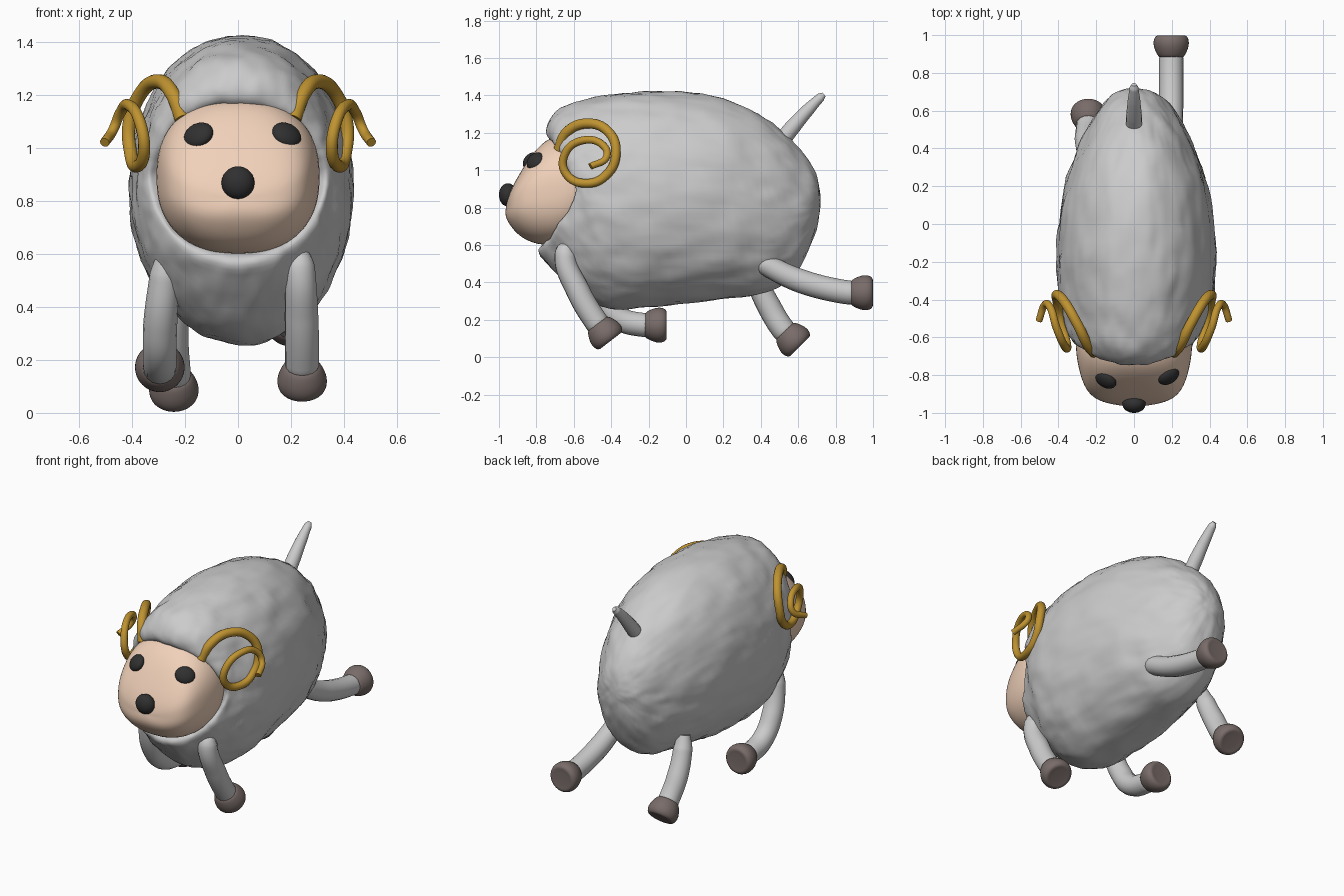
import bpy, bmesh, math
from mathutils import Vector, Euler

if "Cube" in bpy.data.objects:
    bpy.data.objects.remove(bpy.data.objects["Cube"])


def material(name, rgb):
    m = bpy.data.materials.new(name)
    m.diffuse_color = (*rgb, 1)
    m.use_nodes = True
    m.node_tree.nodes["Principled BSDF"].inputs["Base Color"].default_value = m.diffuse_color
    return m


SKIN = material("skin", (0.88, 0.64, 0.49))
GOLD = material("gold", (0.52, 0.29, 0.03))
DARK = material("dark", (0.03, 0.03, 0.03))
HOOF = material("hoof", (0.19, 0.15, 0.14))


def finish(bm, name, mat=None, subdiv=0):
    bmesh.ops.recalc_face_normals(bm, faces=bm.faces)
    for f in bm.faces:
        f.smooth = True
    me = bpy.data.meshes.new(name)
    bm.to_mesh(me)
    bm.free()
    ob = bpy.data.objects.new(name, me)
    bpy.context.collection.objects.link(ob)
    if mat:
        me.materials.append(mat)
    if subdiv:
        mod = ob.modifiers.new("smooth", "SUBSURF")
        mod.levels = mod.render_levels = subdiv
    return ob


def skin_rings(bm, rings, start, end):
    n = len(rings[0])
    for a, b in zip(rings, rings[1:]):
        for i in range(n):
            bm.faces.new((a[i], a[(i + 1) % n], b[(i + 1) % n], b[i]))
    for ring, tip in ((rings[0], start), (rings[-1], end)):
        v = bm.verts.new(tip)
        for i in range(n):
            bm.faces.new((ring[i], ring[(i + 1) % n], v))


def loft(name, sections, start, end, power, mat=None, n=40):
    """Sections along y: (y top, y bottom, y side, z top, z bottom, half width, x centre)."""
    bm = bmesh.new()
    rings = []
    for yt, yb, ys, zt, zb, hx, xc in sections:
        ring = []
        for i in range(n):
            a = 2 * math.pi * i / n
            c, s = math.cos(a), math.sin(a)
            x = xc + hx * math.copysign(abs(c) ** (2 / power), c)
            h = math.copysign(abs(s) ** (2 / power), s)
            y = ys + ((yt if s > 0 else yb) - ys) * abs(h) ** 1.4
            ring.append(bm.verts.new((x, y, (zt + zb) / 2 + h * (zt - zb) / 2)))
        rings.append(ring)
    skin_rings(bm, rings, start, end)
    return finish(bm, name, mat, 2)


def tube(name, points, radii, mat=None):
    cu = bpy.data.curves.new(name, "CURVE")
    cu.dimensions = "3D"
    cu.bevel_depth = 1
    cu.bevel_resolution = 6
    cu.resolution_u = 12
    cu.use_fill_caps = True
    sp = cu.splines.new("BEZIER")
    sp.bezier_points.add(len(points) - 1)
    for bp, co, r in zip(sp.bezier_points, points, radii):
        bp.co, bp.radius = co, r
        bp.handle_left_type = bp.handle_right_type = "AUTO"
    if mat:
        cu.materials.append(mat)
    ob = bpy.data.objects.new(name, cu)
    bpy.context.collection.objects.link(ob)
    return ob


def ellipsoid(name, loc, scale, rot=(0, 0, 0)):
    bm = bmesh.new()
    bmesh.ops.create_uvsphere(bm, u_segments=32, v_segments=20, radius=1)
    ob = finish(bm, name, DARK)
    ob.location, ob.scale, ob.rotation_euler = loc, scale, Euler(rot)
    return ob


# Woolly body, tail end to the hood rim around the face
body = [(y, y, y, zt, zb, hx, 0.012) for y, zt, zb, hx in (
    (0.715, 0.93, 0.77, 0.06), (0.69, 1.00, 0.66, 0.12), (0.62, 1.11, 0.48, 0.19),
    (0.50, 1.23, 0.36, 0.265), (0.35, 1.33, 0.325, 0.335), (0.15, 1.405, 0.305, 0.395),
    (-0.10, 1.432, 0.275, 0.425), (-0.30, 1.42, 0.25, 0.425), (-0.45, 1.40, 0.265, 0.40))]
body += [(*s, 0) for s in (
    (-0.60, -0.57, -0.50, 1.37, 0.32, 0.38), (-0.70, -0.70, -0.55, 1.32, 0.44, 0.36),
    (-0.755, -0.795, -0.59, 1.24, 0.55, 0.34), (-0.745, -0.785, -0.58, 1.17, 0.59, 0.318),
    (-0.65, -0.65, -0.55, 1.15, 0.62, 0.285))]
wool = loft("wool_body", body, (0.012, 0.722, 0.85), (0, -0.55, 0.9), 2.0)

# Soft uneven wool surface
clouds = bpy.data.textures.new("wool_lumps", "CLOUDS")
clouds.noise_scale = 0.13
lumps = wool.modifiers.new("lumps", "DISPLACE")
lumps.texture = clouds
lumps.strength = 0.03
lumps.mid_level = 0.45

# Face
face = [(*s, 0) for s in (
    (-0.55, -0.60, -0.50, 1.17, 0.61, 0.295), (-0.70, -0.77, -0.64, 1.20, 0.59, 0.318),
    (-0.80, -0.88, -0.81, 1.12, 0.635, 0.285), (-0.87, -0.93, -0.895, 1.015, 0.69, 0.245),
    (-0.92, -0.957, -0.94, 0.93, 0.73, 0.18), (-0.95, -0.967, -0.957, 0.86, 0.765, 0.08))]
loft("face", face, (0, -0.5, 0.9), (0, -0.962, 0.81), 2.35, SKIN)

# Eyes and nose
for side, x, y in (("left", -0.149, -0.825), ("right", 0.183, -0.805)):
    yaw = math.radians(math.copysign(27, x))
    roll = math.radians(math.copysign(12, x))
    ellipsoid("eye_" + side, (x, y, 1.047), (0.06, 0.034, 0.053), (math.radians(-35), roll, yaw))
ellipsoid("nose", (0, -0.952, 0.868), (0.062, 0.048, 0.062))

# Coiled horns
coil = [(0.21, -0.68, 1.11), (0.245, -0.64, 1.20), (0.30, -0.53, 1.25), (0.37, -0.41, 1.20),
        (0.41, -0.375, 1.09), (0.405, -0.42, 0.98), (0.385, -0.53, 0.93), (0.355, -0.64, 0.98),
        (0.365, -0.65, 1.08), (0.41, -0.55, 1.16), (0.445, -0.44, 1.13), (0.47, -0.425, 1.07),
        (0.503, -0.51, 1.02)]
for side, s in (("left", -1), ("right", 1)):
    tube("horn_" + side, [(s * x, y, z) for x, y, z in coil],
         [0.029 - 0.0009 * i for i in range(len(coil))], GOLD)

# Tail
tube("tail", [(0, 0.49, 1.13), (0, 0.57, 1.23), (0, 0.65, 1.32), (0, 0.72, 1.39), (0, 0.738, 1.405)],
     [0.045, 0.042, 0.034, 0.024, 0.013])


# Hoof turned around its own axis
def hoof(name, loc, direction):
    bm = bmesh.new()
    profile = [(0.055, 0), (0.068, 0.005), (0.082, 0.03), (0.095, 0.065), (0.094, 0.095),
               (0.084, 0.115), (0.068, 0.12), (0.06, 0.117)]
    n = 32
    rings = [[bm.verts.new((r * math.cos(2 * math.pi * i / n), r * math.sin(2 * math.pi * i / n), z))
              for i in range(n)] for r, z in profile]
    skin_rings(bm, rings, (0, 0, 0), (0, 0, 0.116))
    ob = finish(bm, name, HOOF, 1)
    ob.rotation_mode = "QUATERNION"
    ob.rotation_quaternion = Vector(direction).to_track_quat("Z", "Y")
    ob.location = loc


# Legs in a galloping pose, each ending in a hoof
legs = {
    "front_right": ([(0.225, -0.62, 0.61), (0.232, -0.645, 0.55), (0.24, -0.575, 0.35), (0.242, -0.475, 0.182)],
                    (0, 0.61, -0.79)),
    "front_left": ([(-0.265, -0.54, 0.60), (-0.275, -0.53, 0.52), (-0.293, -0.47, 0.34), (-0.295, -0.37, 0.215),
                    (-0.295, -0.222, 0.172)], (0, 1, 0)),
    "rear_right": ([(0.19, 0.36, 0.54), (0.195, 0.42, 0.50), (0.197, 0.62, 0.405), (0.197, 0.88, 0.345)],
                   (0, 1, 0)),
    "rear_left": ([(-0.23, 0.35, 0.50), (-0.24, 0.375, 0.42), (-0.25, 0.445, 0.27), (-0.242, 0.525, 0.142)],
                  (0, 0.7, -0.7)),
}
for name, (path, direction) in legs.items():
    into_hoof = Vector(path[-1]) + 0.03 * Vector(direction)
    tube("leg_" + name, path + [into_hoof], [0.04, 0.058] + [0.064] * (len(path) - 2) + [0.055])
    hoof("hoof_" + name, path[-1], direction)
